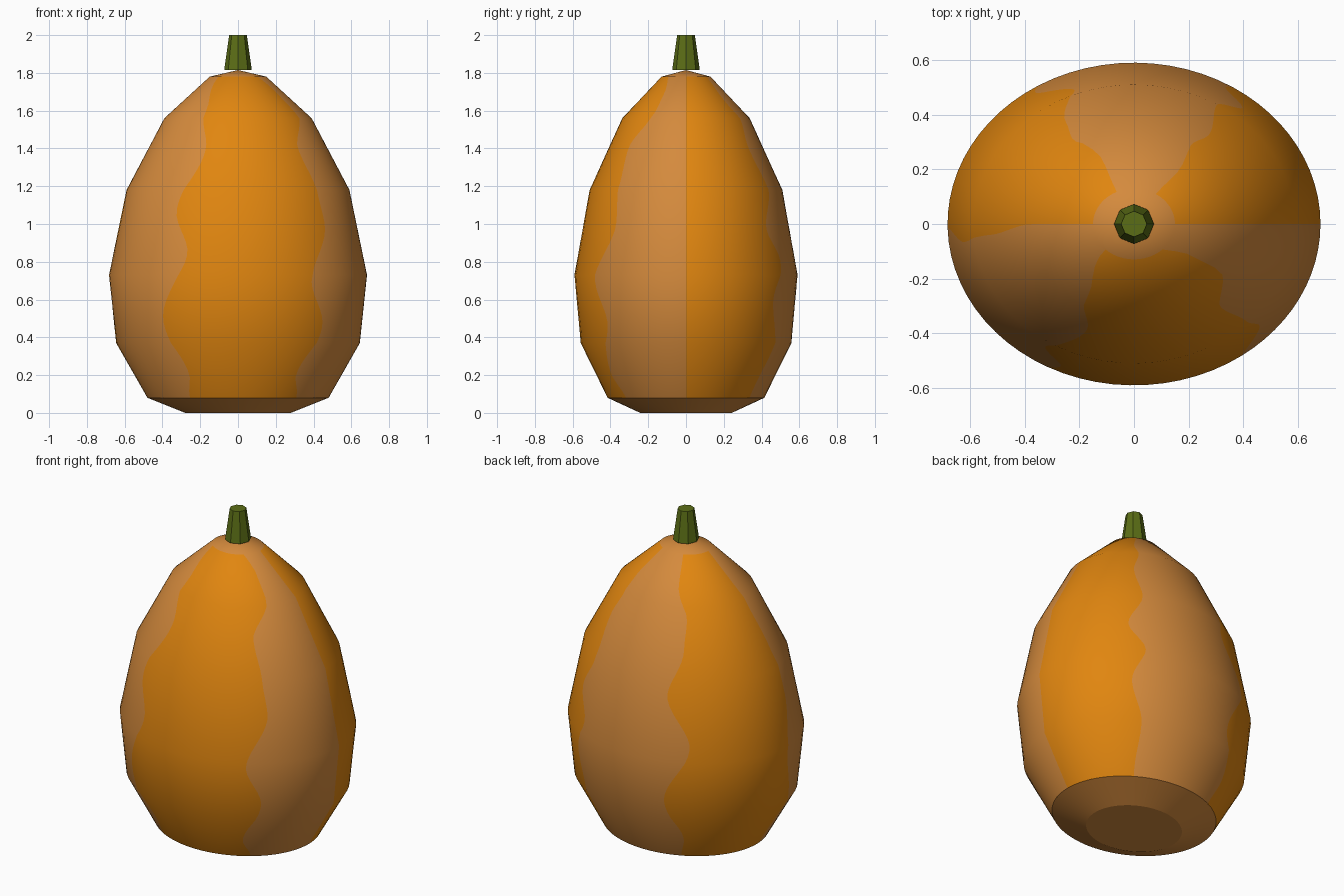
import bpy, bmesh, math
from mathutils import Vector

if "Cube" in bpy.data.objects:
    bpy.data.objects.remove(bpy.data.objects["Cube"])

DEPTH = 0.865  # depth of the oval cross-section relative to its width


def material(name, rgb):
    m = bpy.data.materials.new(name)
    m.diffuse_color = (*rgb, 1)
    m.use_nodes = True
    m.node_tree.nodes["Principled BSDF"].inputs["Base Color"].default_value = m.diffuse_color
    return m


orange = material("orange", (0.75, 0.238, 0.005))
tan = material("tan orange", (0.66, 0.255, 0.046))
green = material("stem green", (0.105, 0.155, 0.008))

# Body profile: (half width, height)
PROFILE = [(0.48, 0.08), (0.645, 0.37), (0.683, 0.73), (0.59, 1.18),
           (0.39, 1.56), (0.15, 1.78), (0.0, 1.815)]

# Stripe edges: (height, angle in degrees), alternating orange and tan
EDGES = [
    [(0, 0), (2, 0)],
    [(0.08, 54), (0.35, 58), (0.6, 53), (0.8, 60), (0.98, 51), (1.18, 59),
     (1.42, 54), (1.55, 58), (1.67, 54), (1.8, 58)],
    [(0.08, 118), (0.2, 120), (0.48, 110), (0.82, 123), (1.1, 111),
     (1.35, 120), (1.5, 122), (1.65, 113), (1.8, 115)],
    [(0.08, 182), (0.4, 187), (0.7, 181), (1.0, 187), (1.3, 185), (1.6, 180), (1.8, 180)],
    [(0.08, 238), (0.2, 242), (0.5, 233), (0.85, 246), (1.07, 238),
     (1.4, 249), (1.6, 241), (1.78, 226)],
    [(0.08, 310), (0.2, 304), (0.47, 313), (0.7, 305), (1.0, 317), (1.2, 315),
     (1.4, 312), (1.6, 328), (1.72, 327), (1.78, 314)],
    [(0, 360), (2, 360)],
]


def ease(points, z):
    """Smoothly interpolated angle of a stripe edge at height z."""
    if z <= points[0][0]:
        return points[0][1]
    for (z0, a0), (z1, a1) in zip(points, points[1:]):
        if z <= z1:
            f = (z - z0) / (z1 - z0)
            return a0 + (a1 - a0) * f * f * (3 - 2 * f)
    return points[-1][1]


def oval(r, a, z):
    return Vector((r * math.cos(a), r * DEPTH * math.sin(a), z))


# Slope normals (outward, up) averaged at each profile ring
seg = [Vector((z1 - z0, r0 - r1)).normalized()
       for (r0, z0), (r1, z1) in zip(PROFILE, PROFILE[1:])]
ring_normals = [seg[0]] + [(a + b).normalized() for a, b in zip(seg, seg[1:])] + [Vector((0, 1))]

# Rows between the main rings, so the stripe edges can wave
rows = []
for i, ((r0, z0), (r1, z1)) in enumerate(zip(PROFILE[:-1], PROFILE[1:-1])):
    n = max(1, round((z1 - z0) / 0.035))
    for k in range(n):
        f = k / n
        rows.append((r0 + (r1 - r0) * f, z0 + (z1 - z0) * f,
                     ring_normals[i].lerp(ring_normals[i + 1], f)))
rows.append((*PROFILE[-2], ring_normals[-2]))

# Striped body
PER = 12
bm = bmesh.new()
grid, normals = [], []
for r, z, n in rows:
    marks = [ease(e, z) for e in EDGES]
    ring = []
    for a0, a1 in zip(marks, marks[1:]):
        for k in range(PER):
            a = math.radians(a0 + (a1 - a0) * k / PER)
            ring.append(bm.verts.new(oval(r, a, z)))
            normals.append(Vector((n.x * math.cos(a), n.x * math.sin(a) / DEPTH, n.y)).normalized())
    grid.append(ring)
tip = bm.verts.new((0, 0, PROFILE[-1][1]))
normals.append(Vector((0, 0, 1)))
cols = len(grid[0])
for low, high in zip(grid, grid[1:]):
    for j in range(cols):
        k = (j + 1) % cols
        bm.faces.new((low[j], low[k], high[k], high[j])).material_index = (j // PER) % 2
# Plain cap around the stem
for j in range(cols):
    bm.faces.new((grid[-1][j], grid[-1][(j + 1) % cols], tip)).material_index = 1
for f in bm.faces:
    f.smooth = True
mesh = bpy.data.meshes.new("body")
bm.to_mesh(mesh)
bm.free()
mesh.materials.append(orange)
mesh.materials.append(tan)
mesh.normals_split_custom_set_from_vertices(normals)
bpy.context.collection.objects.link(bpy.data.objects.new("body", mesh))


def frustum(name, r0, z0, r1, z1, sides, mat, depth=1.0):
    bpy.ops.mesh.primitive_cone_add(vertices=sides, radius1=r0, radius2=r1,
                                    depth=z1 - z0, location=(0, 0, (z0 + z1) / 2))
    ob = bpy.context.object
    ob.name = name
    ob.scale.y = depth
    ob.data.materials.append(mat)
    return ob


# Tapered base under the body
frustum("base", 0.28, 0.0, 0.48, 0.08, 72, tan, DEPTH)
bpy.ops.object.shade_smooth_by_angle(angle=math.radians(15))

# Eight-sided stem
frustum("stem", 0.073, 1.815, 0.047, 2.0, 8, green)
